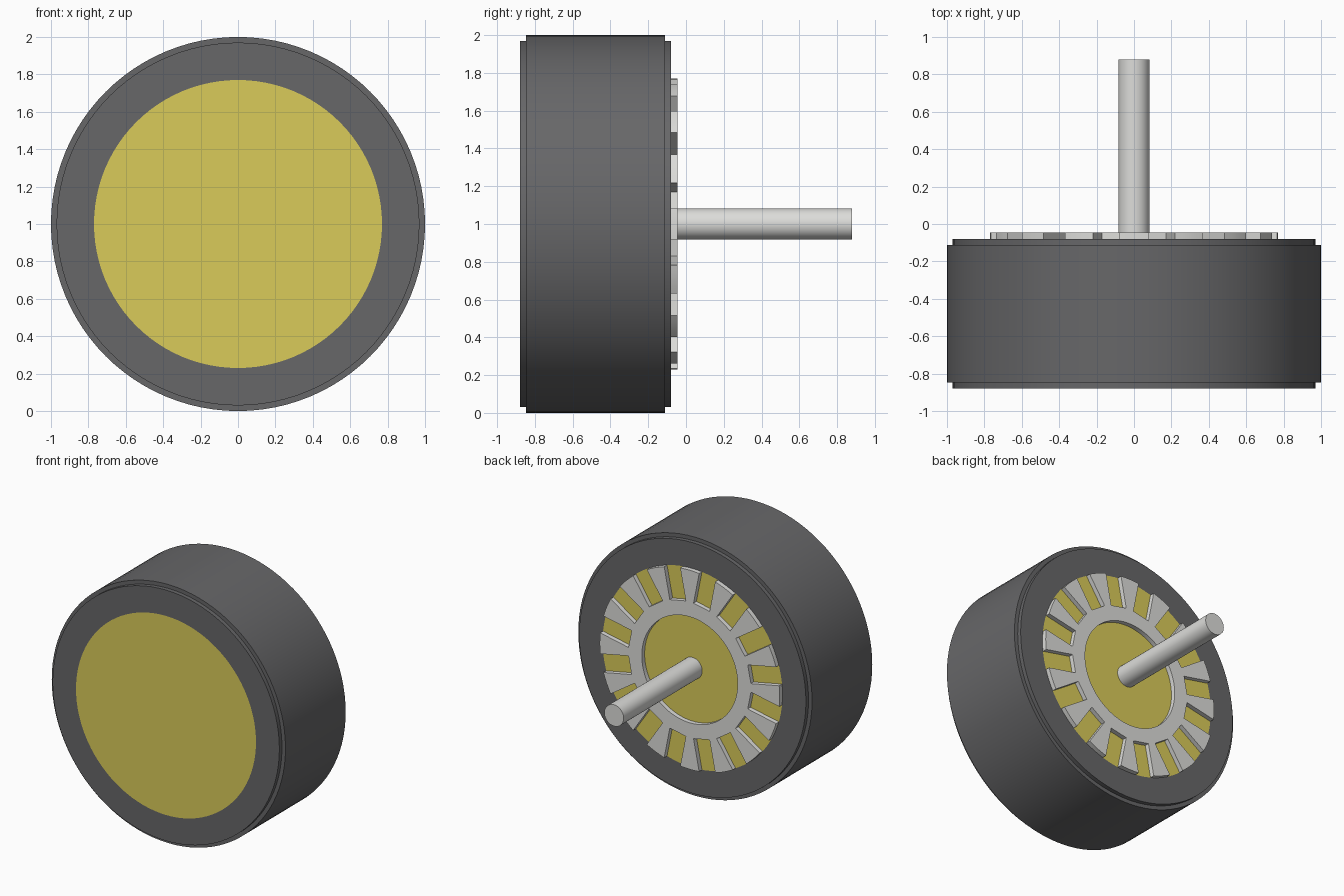
import bpy, bmesh, math
from mathutils import Matrix, Vector

cube = bpy.data.objects.get("Cube")
if cube:
    bpy.data.objects.remove(cube, do_unlink=True)

CENTRE = Vector((0, 0, 1))
SEGMENTS = 96
FRONT, BACK = -0.88, -0.08
HUB_RADIUS = 0.77


def material(name, color):
    mat = bpy.data.materials.new(name)
    mat.use_nodes = True
    mat.diffuse_color = color
    mat.node_tree.nodes["Principled BSDF"].inputs["Base Color"].default_value = color
    return mat


rubber = material("dark_rubber", (0.135, 0.135, 0.14, 1))
yellow = material("hub_yellow", (0.70, 0.60, 0.10, 1))
metal = material("light_metal", (0.72, 0.72, 0.70, 1))


def finish(name, bm, mat):
    """Turn a bmesh into a named, coloured object with sharp edges kept."""
    bmesh.ops.recalc_face_normals(bm, faces=bm.faces[:])
    mesh = bpy.data.meshes.new(name)
    bm.to_mesh(mesh)
    bm.free()
    mesh.materials.append(mat)
    obj = bpy.data.objects.new(name, mesh)
    bpy.context.collection.objects.link(obj)
    bpy.ops.object.select_all(action="DESELECT")
    obj.select_set(True)
    bpy.context.view_layer.objects.active = obj
    bpy.ops.object.shade_smooth_by_angle(angle=math.radians(30))
    return obj


def polar(radius, angle, y):
    return CENTRE + Vector((radius * math.sin(angle), y, radius * math.cos(angle)))


def cylinder(name, radius, y0, y1, mat, segments):
    bm = bmesh.new()
    place = Matrix.Translation(CENTRE + Vector((0, (y0 + y1) / 2, 0)))
    bmesh.ops.create_cone(bm, cap_ends=True, segments=segments, radius1=radius,
                          radius2=radius, depth=y1 - y0,
                          matrix=place @ Matrix.Rotation(math.pi / 2, 4, "X"))
    return finish(name, bm, mat)


def lathe_ring(name, profile, mat):
    """Revolve a closed (radius, y) profile about the wheel axis."""
    bm = bmesh.new()
    rings = [[bm.verts.new(polar(r, math.tau * i / SEGMENTS, y)) for r, y in profile]
             for i in range(SEGMENTS)]
    for i, ring in enumerate(rings):
        following = rings[(i + 1) % SEGMENTS]
        for j in range(len(profile)):
            k = (j + 1) % len(profile)
            bm.faces.new((ring[j], ring[k], following[k], following[j]))
    return finish(name, bm, mat)


# Tyre with a small step at each shoulder
lathe_ring("tyre", [(HUB_RADIUS, FRONT), (0.97, FRONT), (0.97, -0.848), (1, -0.848),
                    (1, -0.112), (0.97, -0.112), (0.97, BACK), (HUB_RADIUS, BACK)], rubber)

# Hub disc flush with both tyre walls, and the axle behind it
cylinder("hub", HUB_RADIUS, FRONT, BACK, yellow, SEGMENTS)
cylinder("axle", 0.083, BACK - 0.02, 0.88, metal, 32)


# Slotted ring on the back of the hub
def slotted_ring(slots=16, slot_half=0.07, slot_floor=0.525, hole=0.41, thickness=0.035):
    bm = bmesh.new()
    step = math.tau / slots
    outer_half = math.asin(slot_half / HUB_RADIUS)
    floor_half = math.asin(slot_half / slot_floor)
    outline = []
    for i in range(slots):
        mid = (i + 0.5) * step
        outline += [(slot_floor, mid - floor_half), (slot_floor, mid + floor_half)]
        arc = step - 2 * outer_half
        outline += [(HUB_RADIUS, mid + outer_half + arc * t / 4) for t in range(5)]
    inside = [(hole, math.tau * i / SEGMENTS) for i in range(SEGMENTS)]
    edges = []
    for loop in (outline, inside):
        verts = [bm.verts.new(polar(r, a, BACK)) for r, a in loop]
        edges += [bm.edges.new((v, verts[i - 1])) for i, v in enumerate(verts)]
    bmesh.ops.triangle_fill(bm, edges=edges, use_beauty=True)
    grown = bmesh.ops.extrude_face_region(bm, geom=bm.faces[:], use_keep_orig=True)
    moved = [g for g in grown["geom"] if isinstance(g, bmesh.types.BMVert)]
    bmesh.ops.translate(bm, verts=moved, vec=(0, thickness, 0))
    return finish("slotted_ring", bm, metal)


slotted_ring()
